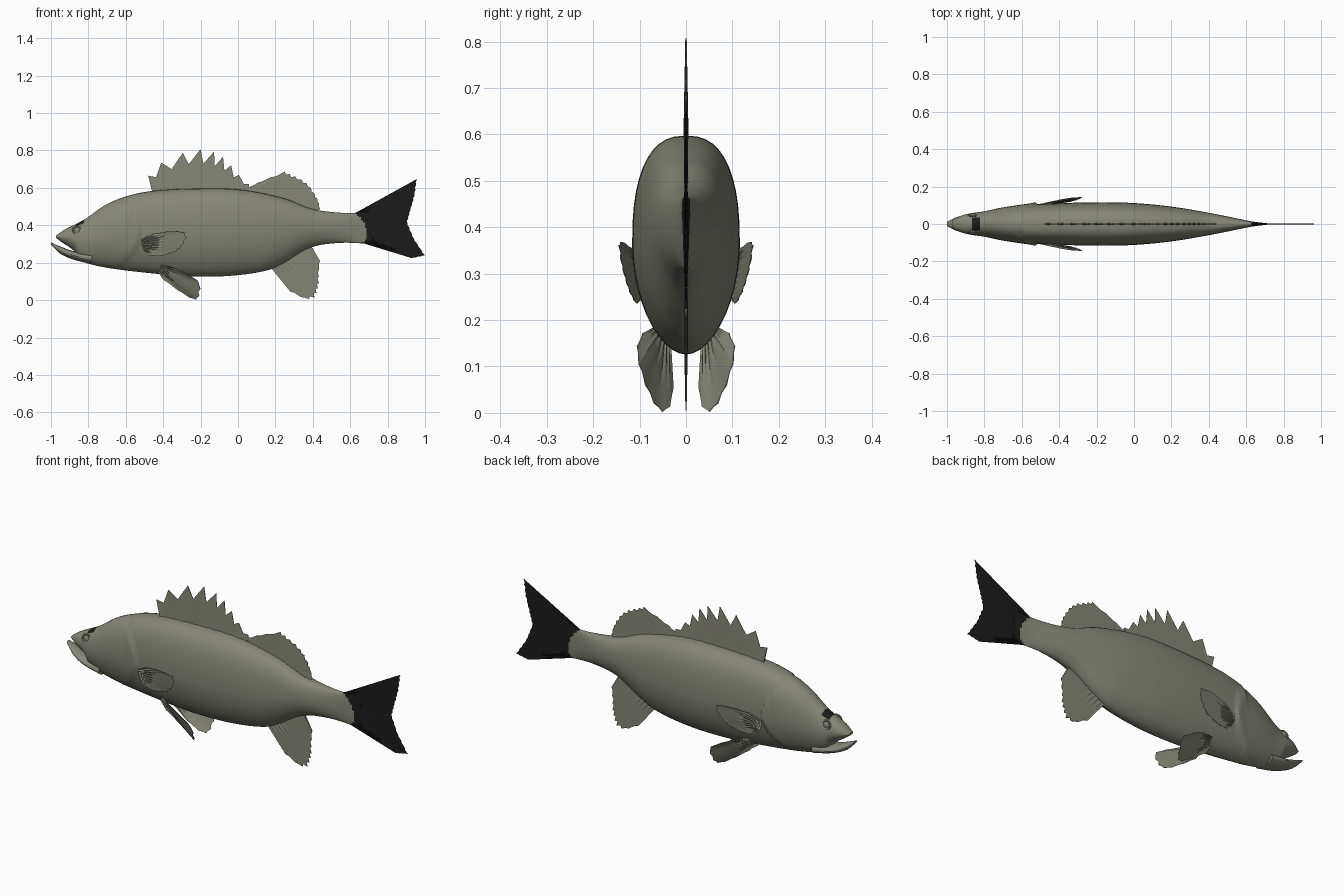
import bpy, bmesh, math
from mathutils import Vector

if "Cube" in bpy.data.objects:
    bpy.data.objects.remove(bpy.data.objects["Cube"])


def material(name, rgb):
    m = bpy.data.materials.new(name)
    m.diffuse_color = (*rgb, 1)
    m.use_nodes = True
    m.node_tree.nodes["Principled BSDF"].inputs["Base Color"].default_value = m.diffuse_color
    return m


OLIVE = material("olive grey", (0.235, 0.24, 0.185))
BLACK = material("black", (0.011, 0.011, 0.011))


def finish(name, bm, mats, angle=35):
    bmesh.ops.recalc_face_normals(bm, faces=bm.faces)
    me = bpy.data.meshes.new(name)
    bm.to_mesh(me)
    bm.free()
    for m in mats:
        me.materials.append(m)
    ob = bpy.data.objects.new(name, me)
    bpy.context.collection.objects.link(ob)
    bpy.ops.object.select_all(action='DESELECT')
    ob.select_set(True)
    bpy.context.view_layer.objects.active = ob
    bpy.ops.object.shade_smooth_by_angle(angle=math.radians(angle))
    return ob


def smooth(table, x):
    """Hermite interpolation of (x, value) pairs."""
    n = len(table)
    i = max(0, min(n - 2, sum(p[0] <= x for p in table) - 1))

    def slope(k):
        a, b = table[max(k - 1, 0)], table[min(k + 1, n - 1)]
        return (b[1] - a[1]) / (b[0] - a[0])
    (x0, y0), (x1, y1) = table[i], table[i + 1]
    h = x1 - x0
    t = (x - x0) / h
    return (y0 * (2*t**3 - 3*t*t + 1) + slope(i) * h * (t**3 - 2*t*t + t)
            + y1 * (3*t*t - 2*t**3) + slope(i + 1) * h * (t**3 - t*t))


def loft(name, top, bottom, width, x0, x1, steps, segs, mats, bump=None, paint=None):
    """Rounded sections along x; fuller above the middle, keeled below."""
    bm = bmesh.new()
    rings = []
    for i in range(steps + 1):
        x = x0 + (x1 - x0) * i / steps
        t, b, w = smooth(top, x), smooth(bottom, x), smooth(width, x)
        mid, half = (t + b) / 2, (t - b) / 2
        full = 2.5 if x > -0.6 else 2.1
        ring = []
        for k in range(segs):
            a = 2 * math.pi * k / segs
            c, s = math.cos(a), math.sin(a)
            e = 2 / (full if s > 0 else 1.85)
            y = w * math.copysign(abs(c) ** e, c)
            z = mid + half * math.copysign(abs(s) ** e, s)
            if bump:
                y *= bump(x, z)
            ring.append(bm.verts.new((x, y, z)))
        rings.append(ring)
    for r, q in zip(rings, rings[1:]):
        for k in range(segs):
            j = (k + 1) % segs
            bm.faces.new((r[k], r[j], q[j], q[k]))
    bm.faces.new(rings[0])
    bm.faces.new(rings[-1])
    if paint:
        for f in bm.faces:
            f.material_index = paint(f.calc_center_median())
    return finish(name, bm, mats)


def along(pts, u):
    f = u * (len(pts) - 1)
    i = min(int(f), len(pts) - 2)
    return pts[i].lerp(pts[i + 1], f - i)


def fin(name, base, tips, rays, notch, mat, thick=0.005, normal=(0, 1, 0), side=1):
    """Corrugated closed blade: thick rays, thin membranes notched at the rim."""
    def vec(p):
        return Vector((p[0], 0, p[1])) if len(p) == 2 else Vector((p[0], p[1] * side, p[2]))
    base, tips = [vec(p) for p in base], [vec(p) for p in tips]
    nrm = Vector((normal[0], normal[1] * side, normal[2])).normalized()
    bm = bmesh.new()
    rows, cols = 5, 2 * rays - 1
    grids = []
    for s in (1, -1):
        g = []
        for i in range(cols):
            u = i / (cols - 1)
            a, b = along(base, u), along(tips, u)
            ray = i % 2 == 0
            length = 1 if ray else 1 - notch
            col = []
            for j in range(rows + 1):
                v = j / rows
                th = (thick if ray else thick * 0.35) * (1 - 0.75 * v)
                col.append(bm.verts.new(a.lerp(b, v * length) + nrm * th * s))
            g.append(col)
        grids.append(g)
    for g in grids:
        for i in range(cols - 1):
            for j in range(rows):
                bm.faces.new((g[i][j], g[i+1][j], g[i+1][j+1], g[i][j+1]))
    p, q = grids
    for i in range(cols - 1):
        for j in (0, rows):
            bm.faces.new((p[i][j], p[i+1][j], q[i+1][j], q[i][j]))
    for i in (0, cols - 1):
        for j in range(rows):
            bm.faces.new((p[i][j], p[i][j+1], q[i][j+1], q[i][j]))
    return finish(name, bm, [mat], 25)


# Body with gill-cover step, dark brow patch and dark tail root
top = [(-.972, .345), (-.93, .375), (-.82, .432), (-.71, .508), (-.59, .557), (-.455, .584),
       (-.23, .596), (.01, .591), (.25, .543), (.395, .488), (.57, .466), (.72, .472)]
bottom = [(-.972, .332), (-.94, .308), (-.90, .282), (-.87, .255), (-.85, .215), (-.71, .175),
          (-.43, .14), (-.257, .127), (-.04, .13), (.16, .16), (.25, .202), (.385, .28),
          (.545, .306), (.72, .30)]
width = [(-.972, .018), (-.93, .042), (-.88, .056), (-.8, .068), (-.7, .088), (-.6, .1),
         (-.45, .109), (-.2, .116), (0, .112), (.2, .093), (.4, .06), (.55, .03), (.63, .014),
         (.72, .003)]


def gill(x, z):
    d = -.525 - 3.5 * (z - .36) ** 2 - x
    return 1 + (.11 * math.exp(-d / .07) if d > 0 and z < .53 else 0)


def body_paint(c):
    tail_root = c.x > .69 - 6 * (c.z - .36) ** 2
    brow = -.866 < c.x < -.82 and c.z > .396 and abs(c.y) < .033
    return int(tail_root or brow)


loft("body", top, bottom, width, -.972, .72, 160, 44, [OLIVE, BLACK], gill, body_paint)

# Lower jaw
loft("lower_jaw", [(-1, .309), (-.95, .287), (-.88, .262), (-.78, .25)],
     [(-1, .296), (-.95, .248), (-.88, .217), (-.78, .192)],
     [(-1, .012), (-.95, .036), (-.88, .053), (-.78, .06)], -1, -.78, 14, 24, [OLIVE])

# Eyes: flattened ball with a raised rim
for side, label in ((-1, "right"), (1, "left")):
    bm = bmesh.new()
    bmesh.ops.create_uvsphere(bm, u_segments=20, v_segments=12, radius=.018)
    for v in bm.verts:
        v.co = (v.co.x - .86, v.co.y * .5 + .047 * side, v.co.z + .372)
    finish("eye_" + label, bm, [OLIVE])
    bpy.ops.mesh.primitive_torus_add(major_radius=.022, minor_radius=.005, major_segments=24,
                                     minor_segments=8, location=(-.86, .047 * side, .372),
                                     rotation=(math.radians(90 + 12 * side), 0, 0))
    rim = bpy.context.object
    rim.name = "eye_rim_" + label
    rim.data.materials.append(OLIVE)
    bpy.ops.object.shade_smooth_by_angle(angle=math.radians(40))

# Middle fins
fin("spiny_dorsal_fin", [(-.455, .565), (-.2, .58), (.06, .57)],
    [(-.48, .665), (-.41, .735), (-.295, .788), (-.2, .808), (-.128, .793), (-.08, .767),
     (-.037, .722), (.005, .67), (.06, .62)], 9, .32, OLIVE, .006)
fin("soft_dorsal_fin", [(.05, .57), (.25, .52), (.41, .465)],
    [(.06, .605), (.13, .64), (.25, .687), (.29, .668), (.34, .645), (.38, .615),
     (.41, .57), (.43, .53), (.44, .488)], 13, .07, OLIVE)
fin("anal_fin", [(.17, .18), (.25, .23), (.385, .3)],
    [(.28, .045), (.365, .002), (.41, .012), (.425, .05), (.433, .09), (.432, .14),
     (.438, .21)], 10, .06, OLIVE)
fin("tail_fin", [(.62, .462), (.64, .38), (.66, .307)],
    [(.957, .648), (.945, .56), (.922, .48), (.905, .415), (.94, .33), (1, .238),
     (.93, .224)], 19, .015, BLACK, .004)

# Paired fins
for side, label in ((-1, "right"), (1, "left")):
    fin("pectoral_fin_" + label, [(-.515, .1, .325), (-.515, .1, .295), (-.5, .095, .265)],
        [(-.45, .118, .355), (-.355, .138, .37), (-.28, .145, .365), (-.275, .14, .325),
         (-.3, .13, .285), (-.335, .12, .257), (-.42, .107, .234), (-.475, .1, .24)],
        11, .04, OLIVE, .005, (-.15, 1, -.3), side)
    fin("pelvic_fin_" + label, [(-.44, .035, .175), (-.42, .058, .19)],
        [(-.4, .032, .11), (-.31, .027, .045), (-.24, .038, .002), (-.212, .058, .003),
         (-.202, .08, .04), (-.2, .1, .095), (-.27, .107, .14), (-.34, .093, .172)],
        9, .04, OLIVE, .005, (.35, -.84, .41), side)
